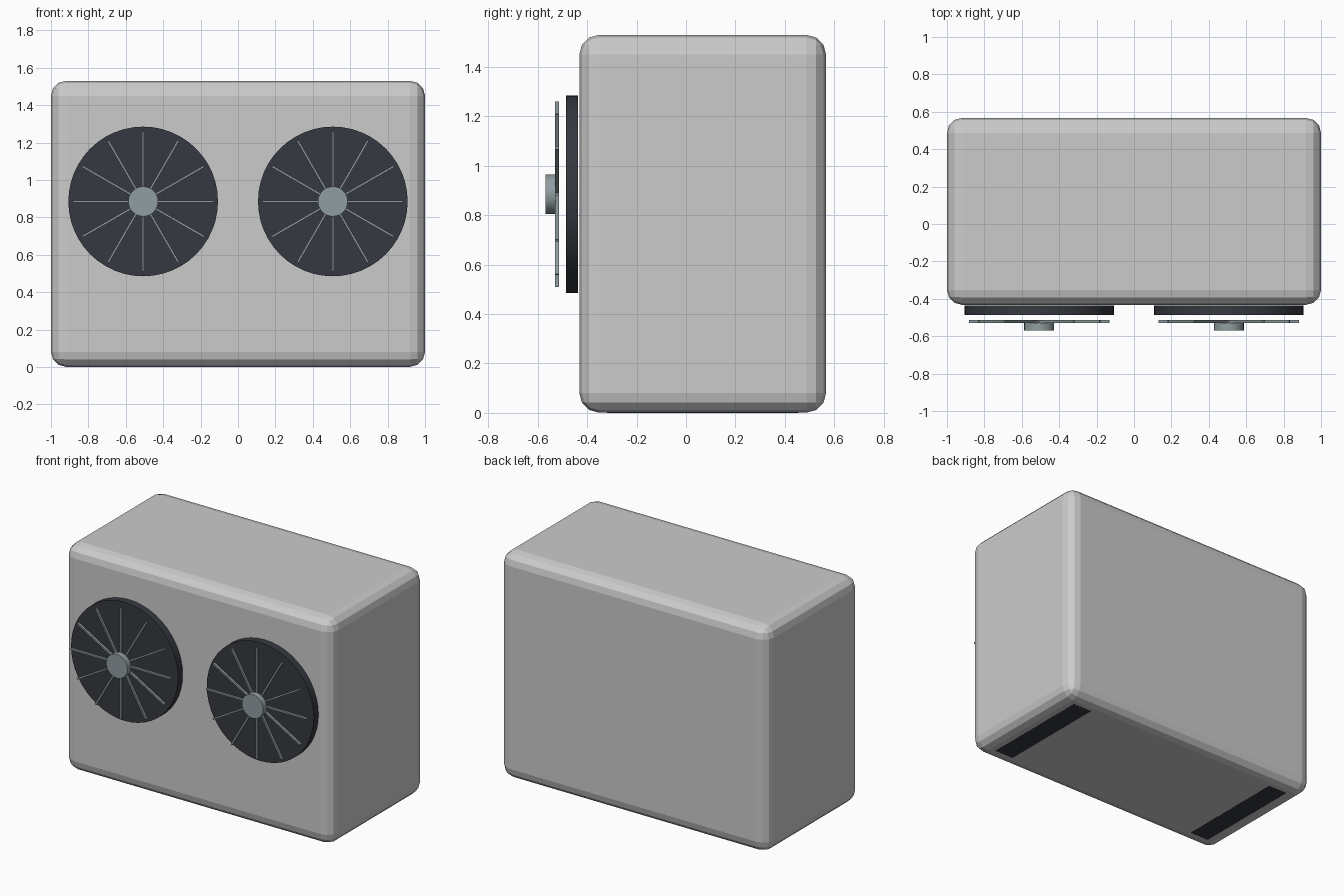
import bpy, bmesh, math
from mathutils import Matrix

if "Cube" in bpy.data.objects:
    bpy.data.objects.remove(bpy.data.objects["Cube"])


def material(name, rgb):
    m = bpy.data.materials.new(name)
    m.diffuse_color = (*rgb, 1)
    m.use_nodes = True
    m.node_tree.nodes["Principled BSDF"].inputs["Base Color"].default_value = m.diffuse_color
    return m


DARK = material("dark_plastic", (0.035, 0.04, 0.05))
STEEL = material("steel", (0.28, 0.34, 0.36))


def finish(name, bm, mat=None):
    mesh = bpy.data.meshes.new(name)
    bm.to_mesh(mesh)
    bm.free()
    ob = bpy.data.objects.new(name, mesh)
    bpy.context.collection.objects.link(ob)
    if mat:
        mesh.materials.append(mat)
    return ob


def add_box(bm, lo, hi, turn=Matrix.Identity(4)):
    size = [b - a for a, b in zip(lo, hi)]
    mid = [(a + b) / 2 for a, b in zip(lo, hi)]
    bmesh.ops.create_cube(
        bm, size=1, matrix=turn @ Matrix.Translation(mid) @ Matrix.Diagonal((*size, 1)))


def disc(name, x, z, r, y0, y1, sides, mat):
    bm = bmesh.new()
    place = Matrix.Translation((x, (y0 + y1) / 2, z)) @ Matrix.Rotation(math.pi / 2, 4, 'X')
    bmesh.ops.create_cone(bm, cap_ends=True, segments=sides, radius1=r, radius2=r,
                          depth=abs(y1 - y0), matrix=place)
    ob = finish(name, bm, mat)
    bpy.ops.object.select_all(action='DESELECT')
    ob.select_set(True)
    bpy.context.view_layer.objects.active = ob
    bpy.ops.object.shade_smooth_by_angle(angle=math.radians(30))


# Rounded casing
bm = bmesh.new()
add_box(bm, (-1, -0.432, 0.001), (1, 0.567, 1.53))
casing = finish("casing", bm)
bevel = casing.modifiers.new("rounded_edges", 'BEVEL')
bevel.width = 0.08
bevel.segments = 3

for side, s in (("left", -1), ("right", 1)):
    x, z = s * 0.507, 0.885

    # Fan: dark disc, six bars crossing as twelve spokes, and hub cap
    disc(side + "_fan_disc", x, z, 0.4, -0.437, -0.486, 48, DARK)
    bm = bmesh.new()
    for i in range(6):
        turn = Matrix.Translation((x, 0, z)) @ Matrix.Rotation(i * math.pi / 6, 4, 'Y')
        add_box(bm, (-0.375, -0.53, -0.0055), (0.375, -0.514, 0.0055), turn)
    finish(side + "_fan_spokes", bm, STEEL)
    disc(side + "_fan_hub", x, z, 0.08, -0.529, -0.569, 32, STEEL)

    # Mounting rail set flush into the underside
    bm = bmesh.new()
    add_box(bm, (s * 0.81 - 0.07, -0.32, 0), (s * 0.81 + 0.07, 0.455, 0.08))
    finish(side + "_rail", bm, DARK)
